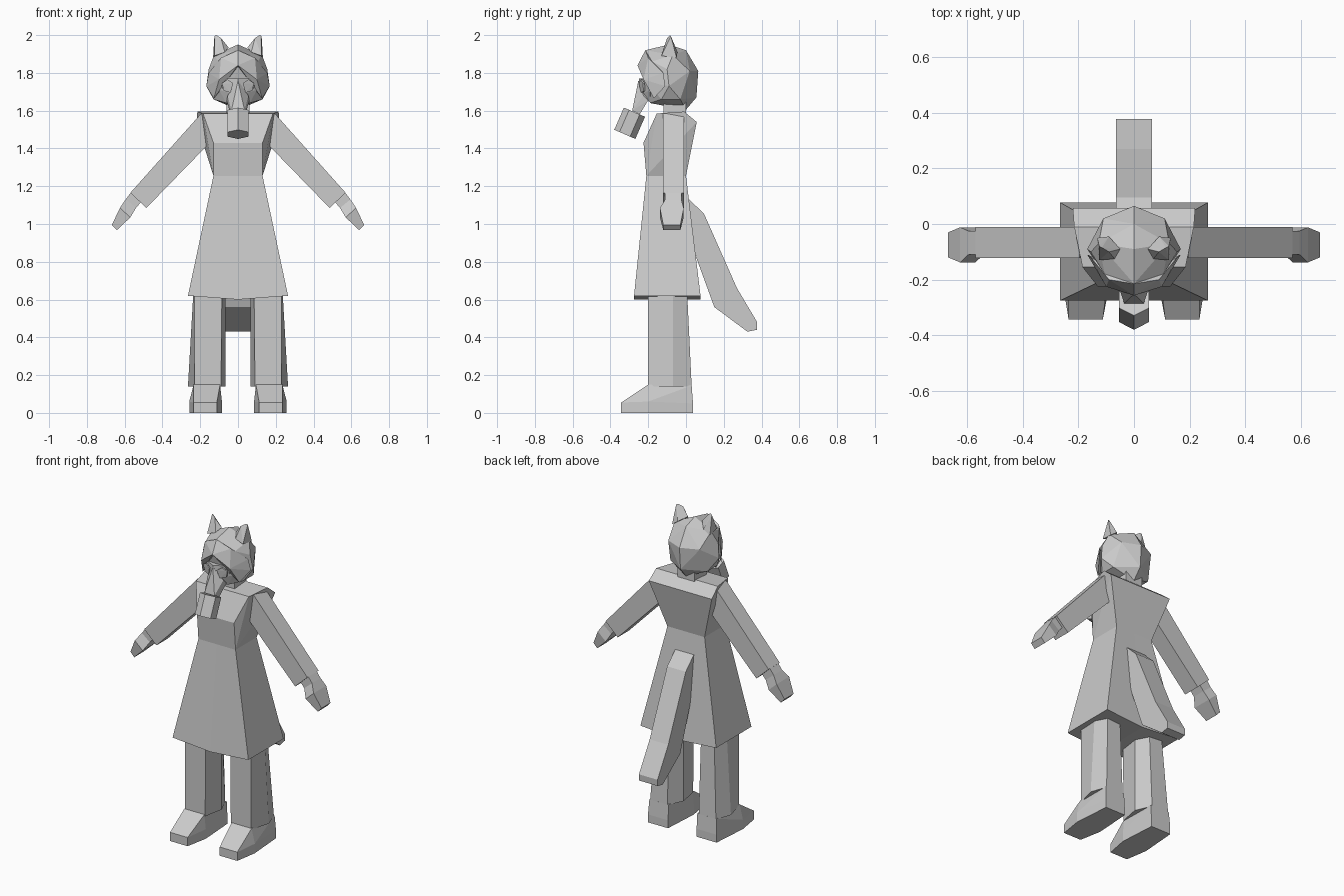
import bpy, bmesh, math
from mathutils import Vector, Matrix

grey = bpy.data.materials.new("plain_grey")
grey.diffuse_color = (0.6, 0.6, 0.6, 1)


def finish(name, bm):
    bmesh.ops.recalc_face_normals(bm, faces=bm.faces)
    me = bpy.data.meshes.new(name)
    bm.to_mesh(me)
    bm.free()
    me.materials.append(grey)
    ob = bpy.data.objects.new(name, me)
    bpy.context.collection.objects.link(ob)
    return ob


def flip(points):
    return [(-x, y, z) for x, y, z in points]


def hull(name, points):
    bm = bmesh.new()
    for p in points:
        bm.verts.new(p)
    res = bmesh.ops.convex_hull(bm, input=bm.verts)
    loose = [v for v in bm.verts if not v.link_faces]
    bmesh.ops.delete(bm, geom=loose, context='VERTS')
    bmesh.ops.dissolve_limit(bm, angle_limit=0.03, verts=bm.verts, edges=bm.edges)
    return finish(name, bm)


def loft(name, rings):
    """Skin matching rings of points and cap both ends."""
    bm = bmesh.new()
    vs = [[bm.verts.new(p) for p in r] for r in rings]
    n = len(vs[0])
    for a, b in zip(vs, vs[1:]):
        for i in range(n):
            j = (i + 1) % n
            bm.faces.new((a[i], a[j], b[j], b[i]))
    bm.faces.new(vs[0])
    bm.faces.new(vs[-1])
    return finish(name, bm)


def pair(build, name, data):
    """Build a part on the right and its mirror on the left."""
    nested = isinstance(data[0][0], (tuple, list))
    build("right_" + name, data)
    build("left_" + name, [flip(r) for r in data] if nested else flip(data))


def six_ring(x, front, back, z, zmid):
    return [(-x, front, z), (0, front, zmid), (x, front, z),
            (x, back, z), (0, back, zmid), (-x, back, z)]


# Flared coat skirt with a folded underside
skirt = [six_ring(0.265, -0.275, 0.077, 0.62, 0.60),
         six_ring(0.13, -0.21, 0.0, 1.255, 1.255)]
bm = bmesh.new()
lo, hi = [[bm.verts.new(p) for p in r] for r in skirt]
for i in range(6):
    j = (i + 1) % 6
    bm.faces.new((lo[i], lo[j], hi[j], hi[i]))
bm.faces.new((lo[0], lo[1], lo[4], lo[5]))
bm.faces.new((lo[1], lo[2], lo[3], lo[4]))
bm.faces.new(hi)
finish("coat_skirt", bm)

# Chest, shoulders and upper back
chest = [(0.13, -0.21, 1.255), (0.13, 0.0, 1.255), (0.13, -0.225, 1.43),
         (0.185, -0.155, 1.585), (0.215, -0.01, 1.595), (0.22, 0.057, 1.54)]
hull("coat_chest", chest + flip(chest))
neck = [(x, y, z) for x in (-0.06, 0.06) for y in (-0.12, 0.0) for z in (1.57, 1.68)]
hull("neck", neck)

# Arms: square sleeves, wrists and mitten hands
sleeve = [[(xa, -0.122, za), (xa, -0.01, za), (xb, -0.01, zb), (xb, -0.122, zb)]
          for xa, za, xb, zb in ((0.195, 1.585, 0.12, 1.46), (0.57, 1.165, 0.485, 1.085))]
pair(loft, "sleeve", sleeve)
hand = [[(xa, y0, za), (xa, y1, za), (xb, y1, zb), (xb, y0, zb)]
        for xa, za, xb, zb, y0, y1 in (
            (0.565, 1.17, 0.51, 1.12, -0.11, -0.025),
            (0.595, 1.13, 0.54, 1.085, -0.11, -0.025),
            (0.625, 1.085, 0.57, 1.035, -0.138, -0.012),
            (0.668, 0.995, 0.642, 0.967, -0.12, -0.03))]
pair(loft, "hand", hand)

# Legs: six-sided, widest at mid depth
leg = [[(0.09 + d, -0.2, z), (0.23, -0.2, z), (0.235 + w, -0.07, z),
        (0.20 + w, b, z), (0.11, b, z), (0.065, -0.07, z)]
       for z, d, w, b in ((0.14, 0, 0.03, 0.03), (0.66, -0.005, 0.0, 0.005))]
pair(loft, "leg", leg)

# Wedge shoes
shoe = [(x, y, z) for z in (0, 0.055) for x, y in
        ((0.112, -0.343), (0.235, -0.343))]
shoe += [(0.085, -0.2, 0), (0.258, -0.2, 0), (0.085, -0.2, 0.06), (0.258, -0.2, 0.06),
         (0.10, 0.037, 0), (0.24, 0.037, 0), (0.10, 0.037, 0.05), (0.24, 0.037, 0.05),
         (0.095, -0.2, 0.15), (0.235, -0.2, 0.15), (0.10, 0.03, 0.145), (0.235, 0.03, 0.145)]
pair(hull, "shoe", shoe)

# Hanging tail from a side profile
profile = [(-0.02, 1.165), (0.095, 1.055), (0.27, 0.66), (0.377, 0.48), (0.375, 0.44),
           (0.325, 0.43), (0.15, 0.56), (0.055, 0.82), (0.0, 1.05)]
loft("tail", [[(x, y, z) for y, z in profile] for x in (-0.065, 0.065)])

# Faceted head
mid = [(0, -0.09, 1.95), (0, 0.0, 1.92), (0, 0.065, 1.81), (0, 0.055, 1.67),
       (0, 0.0, 1.605), (0, -0.215, 1.92), (0, -0.235, 1.83)]
side = [(0.127, -0.07, 1.895), (0.155, -0.1, 1.82), (0.168, -0.09, 1.73),
        (0.13, -0.03, 1.66), (0.13, -0.13, 1.66), (0.105, -0.18, 1.86),
        (0.11, 0.02, 1.81), (0.06, -0.19, 1.64), (0.09, -0.21, 1.75)]
hull("head", mid + side + flip(side))

# Parted fringe framing the face
fringe = [(0, -0.257, 1.84), (0, -0.215, 1.92), (0.09, -0.2, 1.88), (0.155, -0.12, 1.80),
          (0.168, -0.11, 1.73), (0.128, -0.17, 1.665), (0.10, -0.225, 1.765),
          (0.0, -0.18, 1.82)]
pair(hull, "fringe", fringe)

# Pointed ears
ear = [(0.115, -0.085, 2.0), (0.09, -0.1, 1.985), (0.125, -0.08, 1.995), (0.05, -0.09, 1.935), (0.125, -0.13, 1.89),
       (0.132, -0.05, 1.88), (0.09, -0.045, 1.91), (0.07, -0.125, 1.91)]
pair(hull, "ear", ear)

# Breathing mask: face plate, snout and eye lenses
plate = [(0, -0.25, 1.77), (0.075, -0.215, 1.77), (0.1, -0.19, 1.71), (0.065, -0.19, 1.645),
         (0, -0.25, 1.68), (0, -0.18, 1.66), (0, -0.17, 1.75)]
hull("mask_plate", plate + flip(plate))
snout = [(0, -0.252, 1.76), (0.055, -0.225, 1.68), (0.06, -0.2, 1.655), (0.025, -0.245, 1.70),
         (0.035, -0.285, 1.60), (0.04, -0.245, 1.58)]
hull("mask_snout", snout + flip(snout))
lens = [(0.025, -0.25, 1.745), (0.055, -0.24, 1.765), (0.085, -0.228, 1.745),
        (0.075, -0.225, 1.705), (0.04, -0.238, 1.695)]
pair(hull, "eye_lens", lens + [(x, y + 0.009, z) for x, y, z in lens])

# Hexagonal filter canister, tilted forward
axis = Vector((0, -0.40, -0.92)).normalized()
across = Vector((0, -0.92, 0.40)).normalized()
start = Vector((0, -0.273, 1.592))
rings = []
for t in (0, 0.128):
    c = start + axis * t
    rings.append([tuple(c + across * 0.061 * math.cos(a) + Vector((0.063 * math.sin(a), 0, 0)))
                  for a in [math.radians(60 * k) for k in range(6)]])
loft("filter", rings)
